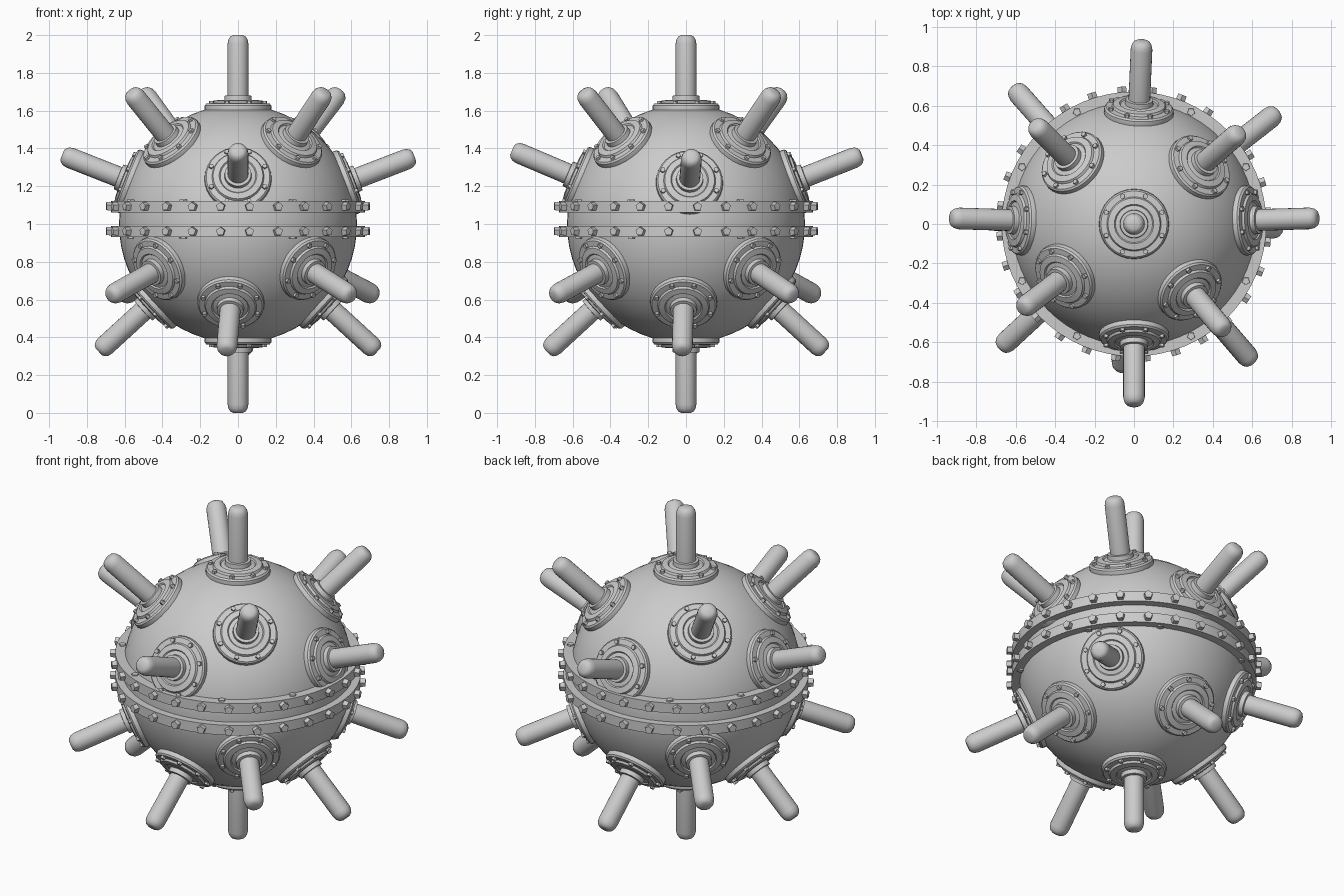
import bpy, bmesh
from math import cos, sin, pi, radians, atan2, sqrt
from mathutils import Matrix, Vector

if "Cube" in bpy.data.objects:
    bpy.data.objects.remove(bpy.data.objects["Cube"])

CENTRE = Matrix.Translation((0, 0, 1))


def finish(name, bm, matrix=CENTRE, angle=35):
    bmesh.ops.remove_doubles(bm, verts=bm.verts, dist=1e-5)
    bmesh.ops.recalc_face_normals(bm, faces=bm.faces)
    me = bpy.data.meshes.new(name)
    bm.to_mesh(me)
    bm.free()
    me.polygons.foreach_set("use_smooth", [True] * len(me.polygons))
    me.set_sharp_from_angle(angle=radians(angle))
    ob = bpy.data.objects.new(name, me)
    ob.matrix_world = matrix
    bpy.context.collection.objects.link(ob)
    return ob


def lathe(bm, profile, steps, closed=False):
    """Spin (radius, height) points about z."""
    vs = [bm.verts.new((r, 0, z)) for r, z in profile]
    pairs = list(zip(vs, vs[1:])) + ([(vs[-1], vs[0])] if closed else [])
    edges = [bm.edges.new(p) for p in pairs]
    bmesh.ops.spin(bm, geom=vs + edges, cent=(0, 0, 0), axis=(0, 0, 1),
                   angle=2 * pi, steps=steps, use_merge=True)


def bolt(bm, pos, normal, radius, height):
    """Five-sided bolt head standing on a surface."""
    rot = Vector(normal).to_track_quat('Z', 'Y').to_matrix().to_4x4()
    m = Matrix.Translation(Vector(pos)) @ rot
    bmesh.ops.create_cone(bm, cap_ends=True, segments=5, radius1=radius,
                          radius2=radius * 0.9, depth=height * 2, matrix=m)


# Round casing
bm = bmesh.new()
bmesh.ops.create_uvsphere(bm, u_segments=64, v_segments=32, radius=0.63)
finish("casing", bm)

# Pair of equator flanges with rim and face bolts
for name, z0, z1, out in (("upper_flange", 0.062, 0.122, 1),
                          ("lower_flange", -0.01, -0.07, -1)):
    bm = bmesh.new()
    lathe(bm, [(0.58, z0), (0.672, z0), (0.672, z1), (0.58, z1)], 64, True)
    finish(name, bm)
    bm = bmesh.new()
    for i in range(28):
        a = 2 * pi * (i + 0.4) / 28
        d = Vector((cos(a), sin(a), 0))
        bolt(bm, d * 0.672 + Vector((0, 0, (z0 + z1) / 2)), d, 0.026, 0.028)
    for q in range(4):
        for deg in (27, 63):
            a = radians(deg + 90 * q)
            bolt(bm, (0.638 * cos(a), 0.638 * sin(a), z1), (0, 0, out),
                 0.022, 0.008)
    finish(name + "_bolts", bm, angle=20)

# Horn directions: (x, y) heading and elevation in degrees
horns = [
    (0, 0, 90), (0, 0, -90),
    (0.04, 0.93, 21.5), (-0.95, 0.03, 21.5), (0.94, 0.03, 21), (0, -0.92, 23),
    (-0.51, 0.51, 44.5), (0.54, 0.47, 44.5), (-0.54, -0.41, 44.5), (0.44, -0.52, 44.5),
    (-0.61, 0.69, -22.5), (0.73, 0.57, -22.5), (-0.67, -0.62, -22.5), (0.60, -0.70, -22.5),
    (-0.06, -0.72, -42.5), (0.73, -0.02, -42.5), (-0.72, 0.02, -42.5), (0.03, 0.72, -42.5),
]

seat_profile = [(0.172, 0.58), (0.178, 0.61), (0.176, 0.628), (0.168, 0.637),
                (0.138, 0.640), (0.132, 0.652), (0.10, 0.657), (0.094, 0.650),
                (0.072, 0.655), (0.070, 0.68), (0.05, 0.682)]
horn_profile = [(0.055, 0.60), (0.055, 0.955), (0.050, 0.978),
                (0.040, 0.993), (0.026, 1.0), (0, 1.0)]

# Bolted seat and rounded horn at every direction
for n, (x, y, elev) in enumerate(horns):
    az, el = atan2(y, x), radians(elev)
    d = Vector((cos(el) * cos(az), cos(el) * sin(az), sin(el)))
    m = CENTRE @ d.to_track_quat('Z', 'Y').to_matrix().to_4x4()
    bm = bmesh.new()
    lathe(bm, seat_profile, 32)
    finish(f"horn_seat_{n}", bm, m)
    bm = bmesh.new()
    lathe(bm, horn_profile, 24)
    finish(f"horn_{n}", bm, m, 50)
    bm = bmesh.new()
    for i in range(8):
        a = 2 * pi * (i + 0.5) / 8
        bolt(bm, (0.153 * cos(a), 0.153 * sin(a), 0.638), (0, 0, 1), 0.015, 0.014)
    finish(f"seat_bolts_{n}", bm, m, 20)
